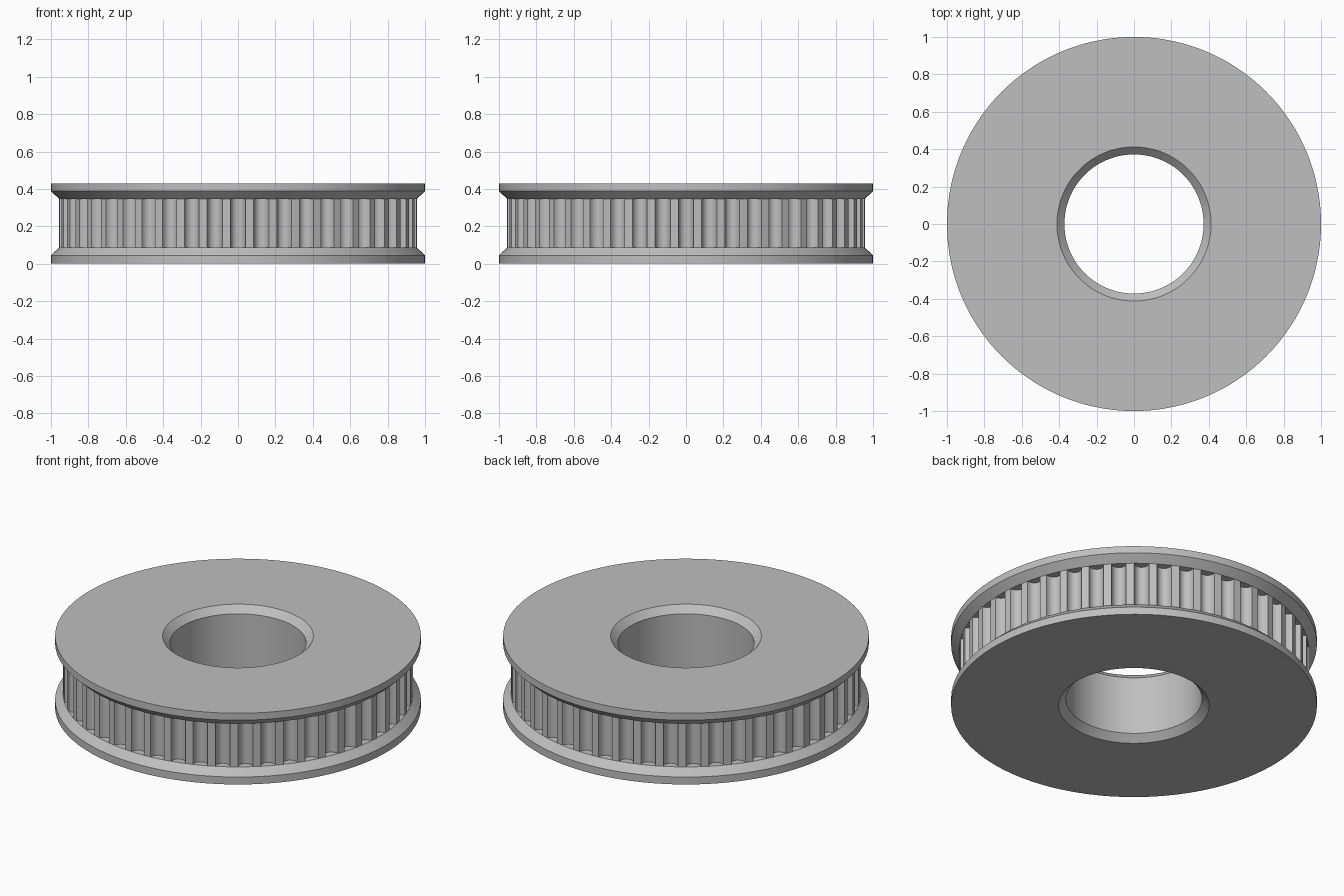
import bpy, bmesh, math

if "Cube" in bpy.data.objects:
    bpy.data.objects.remove(bpy.data.objects["Cube"])

TEETH = 48
R_TOOTH = 0.957             # radius over the tooth lands
HALF_W, DEPTH = 0.041, 0.045  # rounded groove half width and depth
ARC = 8                     # segments per groove

# Angle and groove depth samples around the pulley, one groove centred on each axis
samples = []
for t in range(TEETH):
    centre = t * math.tau / TEETH
    for i in range(ARC + 1):
        a = math.pi * i / ARC
        samples.append((centre - HALF_W * math.cos(a) / R_TOOTH,
                        DEPTH * math.sin(a)))

# Closed cross-section: radius, height, whether the ring follows the grooves
profile = [
    (0.372, 0.04, 0), (0.412, 0.0, 0), (1.0, 0.0, 0), (1.0, 0.045, 0),
    (R_TOOTH, 0.086, 0), (R_TOOTH, 0.086, 1),
    (R_TOOTH, 0.347, 1), (R_TOOTH, 0.347, 0),
    (1.0, 0.388, 0), (1.0, 0.43, 0), (0.412, 0.43, 0), (0.372, 0.39, 0),
]

# Pulley body: flanges, toothed rim and chamfered bore in one solid
bm = bmesh.new()
rings = []
for r, z, grooved in profile:
    rings.append([bm.verts.new(((r - d * grooved) * math.cos(a),
                                (r - d * grooved) * math.sin(a), z))
                  for a, d in samples])
n = len(samples)
for k, low in enumerate(rings):
    high = rings[(k + 1) % len(rings)]
    for i in range(n):
        j = (i + 1) % n
        bm.faces.new((low[i], low[j], high[j], high[i]))
bmesh.ops.remove_doubles(bm, verts=bm.verts, dist=1e-5)
bmesh.ops.recalc_face_normals(bm, faces=bm.faces)
mesh = bpy.data.meshes.new("toothed_pulley")
bm.to_mesh(mesh)
bm.free()

pulley = bpy.data.objects.new("toothed_pulley", mesh)
bpy.context.collection.objects.link(pulley)

# Plain grey metal
grey = bpy.data.materials.new("grey_metal")
grey.diffuse_color = (0.52, 0.52, 0.52, 1)
grey.use_nodes = True
grey.node_tree.nodes["Principled BSDF"].inputs["Base Color"].default_value = grey.diffuse_color
mesh.materials.append(grey)

bpy.context.view_layer.objects.active = pulley
pulley.select_set(True)
bpy.ops.object.shade_smooth_by_angle(angle=math.radians(30))
